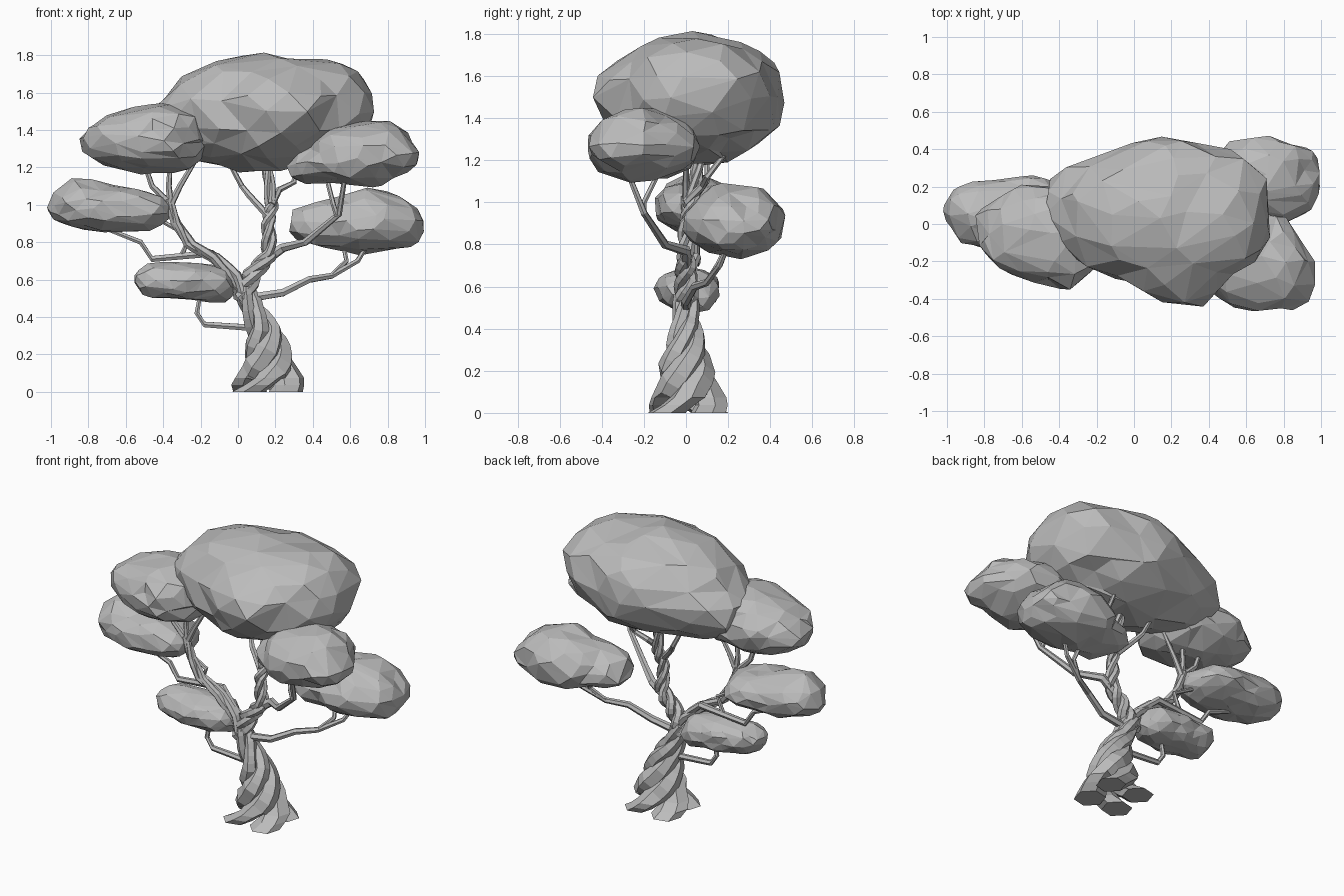
import bpy, bmesh, math, random
from mathutils import Vector, noise

if "Cube" in bpy.data.objects:
    bpy.data.objects.remove(bpy.data.objects["Cube"], do_unlink=True)
random.seed(7)

grey = bpy.data.materials.new("plain grey")
grey.use_nodes = True
COLOUR = (.5, .5, .5, 1)
grey.diffuse_color = COLOUR
grey.node_tree.nodes["Principled BSDF"].inputs["Base Color"].default_value = COLOUR
UP = Vector((0, 0, 1))


def add_object(name, bm):
    bmesh.ops.recalc_face_normals(bm, faces=bm.faces)
    mesh = bpy.data.meshes.new(name)
    bm.to_mesh(mesh)
    bm.free()
    mesh.materials.append(grey)
    obj = bpy.data.objects.new(name, mesh)
    bpy.context.collection.objects.link(obj)
    return obj


def exit_distance(origin, way, centre, radii):
    """How far along a ray the far side of an ellipsoid lies (zero if missed)."""
    offset = Vector([(a - c) / r for a, c, r in zip(origin, centre, radii)])
    scaled = Vector([a / r for a, r in zip(way, radii)])
    square = scaled.dot(scaled)
    half = offset.dot(scaled)
    root = half * half - square * (offset.dot(offset) - 1)
    return (math.sqrt(root) - half) / square if root > 0 else 0


def foliage(name, *lumps, keep=.5):
    """Faceted cloud: a ball pushed out to the union of (centre, radii) ellipsoids.
    The first lump is the body and must overlap the others."""
    origin, size = Vector(lumps[0][0]), lumps[0][1]
    bm = bmesh.new()
    bmesh.ops.create_icosphere(bm, subdivisions=3, radius=1)
    for vert in bm.verts:
        way = Vector([a * s for a, s in zip(vert.co, size)])
        reach = max(exit_distance(origin, way, centre, radii) for centre, radii in lumps)
        vert.co = origin + way * reach * random.uniform(.96, 1.03)
        vert.co += .025 * noise.noise_vector(vert.co * 6)
    facets = add_object(name, bm).modifiers.new("facets", "DECIMATE")
    facets.ratio = keep


def tube(bm, points, radii, sides=6, level_rings=0):
    """Six-sided limb skinned along a path; the first level_rings stay horizontal."""
    points = [Vector(point) for point in points]
    rings, side = [], Vector((.3, 1, 0))
    last = len(points) - 1
    for i, (point, radius) in enumerate(zip(points, radii)):
        way = (points[min(i + 1, last)] - points[max(i - 1, 0)]).normalized()
        if i < level_rings:
            way = UP
        side = (side - way * side.dot(way)).normalized()
        across = way.cross(side)
        angles = [math.tau * k / sides for k in range(sides)]
        rings.append([bm.verts.new(point + radius * (math.cos(a) * side + math.sin(a) * across))
                      for a in angles])
    for lower, upper in zip(rings, rings[1:]):
        for k in range(sides):
            n = (k + 1) % sides
            bm.faces.new((lower[k], lower[n], upper[n], upper[k]))
    bm.faces.new(rings[0])
    bm.faces.new(rings[-1])


def along(path, t):
    """Point at fraction t of a list of equal-length tuples."""
    place = t * (len(path) - 1)
    i = min(int(place), len(path) - 2)
    return [a + (b - a) * (place - i) for a, b in zip(path[i], path[i + 1])]


def twisted(name, path, strands, turns, steps, phase=0, level_rings=0):
    """Strands wound round a path of (x, y, z, winding radius, strand radius)."""
    bm = bmesh.new()
    for strand in range(strands):
        points, radii = [], []
        for i in range(steps + 1):
            t = i / steps
            x, y, z, wind, thick = along(path, t)
            angle = phase + math.tau * (strand / strands + turns * t)
            points.append((x + wind * math.cos(angle), y + wind * math.sin(angle), z))
            radii.append(thick * random.uniform(.92, 1.08))
        tube(bm, points, radii, level_rings=level_rings)
    add_object(name, bm)


def branch(name, *points, start=.02, end=.012):
    """Bare limb that thins evenly from start to end."""
    bm = bmesh.new()
    last = len(points) - 1
    radii = [start + (end - start) * i / last for i in range(len(points))]
    tube(bm, points, radii)
    add_object(name, bm)


# Trunk: four flared roots twisting together
twisted("trunk", [
    (.16, .01, 0, .14, .09), (.17, .01, .11, .085, .075), (.16, 0, .22, .065, .066),
    (.14, 0, .33, .05, .05), (.08, 0, .44, .035, .036), (.03, 0, .56, .03, .03)],
    strands=4, turns=.95, steps=15, phase=.75, level_rings=3)

# Upright limb and left limb
twisted("upright_limb", [
    (.02, 0, .5, .03, .03), (.08, 0, .63, .03, .03), (.17, 0, .74, .025, .025),
    (.16, 0, .9, .02, .02), (.18, .03, 1, .02, .02), (.15, .07, 1.25, .015, .015)],
    strands=3, turns=2.6, steps=25)
twisted("left_limb", [
    (.05, 0, .5, .03, .03), (-.02, 0, .62, .025, .025), (-.13, 0, .72, .02, .025),
    (-.26, 0, .79, .02, .02), (-.33, 0, .9, .01, .02), (-.37, 0, 1.03, .01, .015)],
    strands=3, turns=1, steps=15)

# Thin branches on the right
branch("right_branch", (.05, 0, .5), (.24, 0, .53), (.38, .04, .6), (.5, .1, .62),
       (.64, .16, .7), (.7, .2, .8), start=.025)
branch("right_twig", (.5, .1, .62), (.58, .15, .7), (.56, .2, .8), start=.015)
branch("front_right_branch", (.14, 0, .7), (.24, 0, .77), (.36, -.1, .8),
       (.54, -.2, .95), (.58, -.3, 1.2), start=.03)
branch("front_right_twig", (.53, -.2, .94), (.51, -.2, 1), (.46, -.1, 1.2), start=.015)
branch("upright_fork_left", (.17, 0, .93), (.06, .06, 1.05), (.02, .1, 1.1), (-.06, .1, 1.25))
branch("upright_fork_right", (.18, 0, 1), (.22, .08, 1.08), (.3, .1, 1.12), (.3, .2, 1.25))

# Thin branches on the left
branch("lower_left_branch", (.1, 0, .34), (-.18, 0, .36), (-.22, 0, .42), (-.2, 0, .53))
branch("far_left_branch", (0, 0, .62), (-.14, .05, .74), (-.46, .05, .71),
       (-.52, .05, .8), (-.7, .05, .87), start=.025)
branch("far_left_twig", (-.3, .05, .73), (-.26, .05, .83), (-.42, .05, .92), start=.015)
for name, elbow, tip in (("outer", -.46, -.51), ("middle", -.37, -.36), ("inner", -.31, -.22)):
    branch("left_fork_" + name, (-.36, 0, 1), (elbow, 0, 1.1), (tip, 0, 1.25))

# Foliage clouds
foliage("crown",
        ((.14, .05, 1.49), (.56, .39, .31)), ((.43, .05, 1.52), (.31, .36, .27)),
        ((.2, .14, 1.5), (.4, .33, .29)), ((-.22, .08, 1.43), (.27, .27, .2)),
        ((.2, -.1, 1.5), (.34, .3, .27)), ((.28, -.27, 1.5), (.2, .2, .17)), keep=.6)
foliage("left_canopy",
        ((-.5, -.05, 1.35), (.3, .27, .18)), ((-.36, -.07, 1.36), (.2, .27, .19)),
        ((-.66, -.04, 1.33), (.18, .2, .13)))
foliage("far_left_canopy",
        ((-.7, .05, .98), (.29, .19, .13)), ((-.83, .05, 1), (.17, .18, .14)),
        ((-.55, .06, .97), (.19, .2, .12)))
foliage("lower_left_canopy",
        ((-.28, .01, .59), (.24, .15, .11)), ((-.43, .01, .6), (.12, .13, .1)),
        ((-.14, .02, .58), (.12, .14, .11)))
foliage("front_right_canopy",
        ((.65, -.2, 1.27), (.28, .27, .17)), ((.75, -.25, 1.3), (.18, .2, .15)),
        ((.45, -.15, 1.2), (.18, .2, .1)), ((.84, -.28, 1.26), (.14, .18, .1)))
foliage("back_right_canopy",
        ((.68, .23, .91), (.3, .24, .17)), ((.75, .26, .93), (.2, .2, .15)),
        ((.46, .2, .89), (.2, .18, .12)), ((.86, .23, .89), (.14, .2, .13)))
